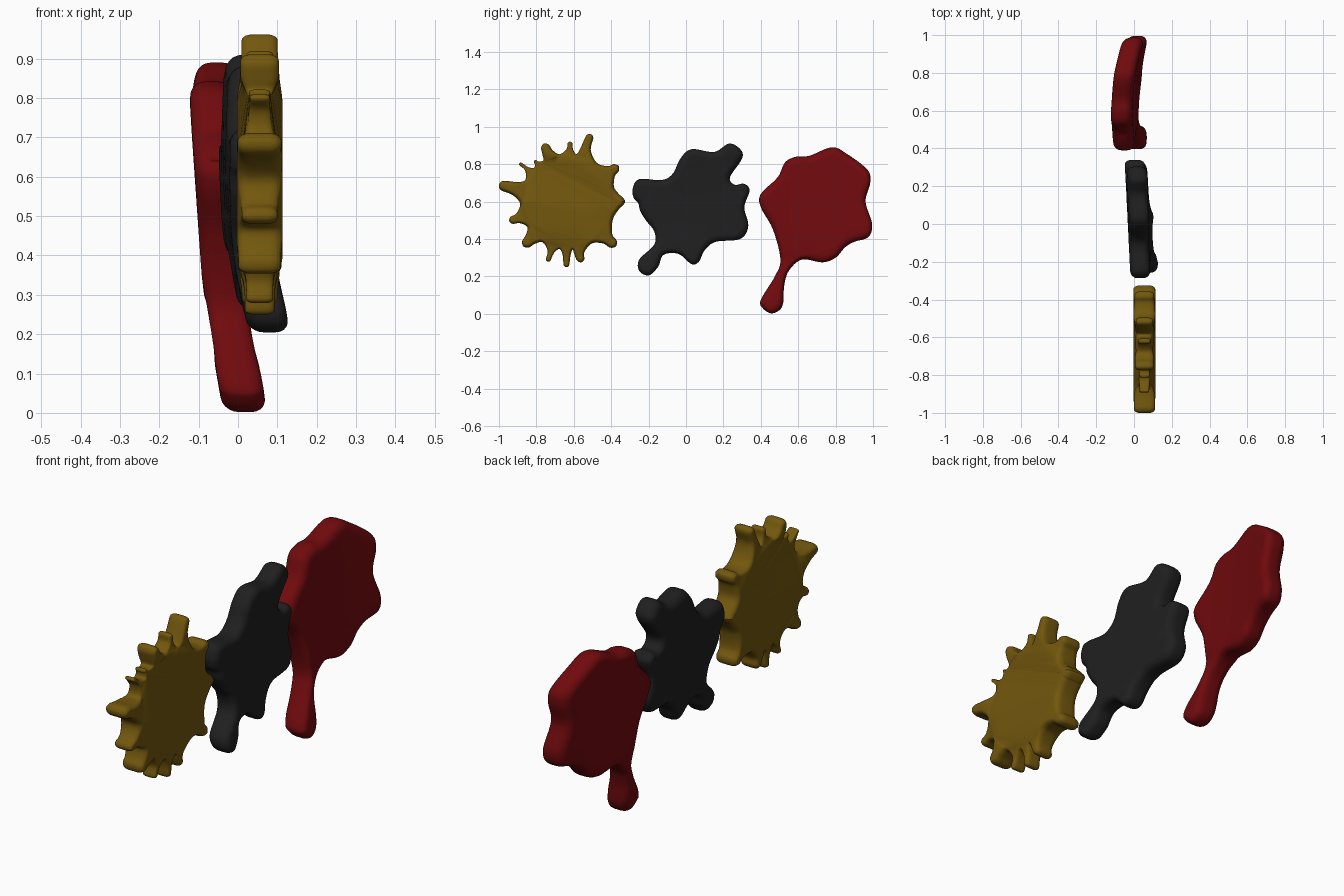
import bpy, bmesh, math
from mathutils import Vector

cube = bpy.data.objects.get("Cube")
if cube:
    bpy.data.objects.remove(cube, do_unlink=True)


def make_material(name, colour):
    mat = bpy.data.materials.new(name)
    mat.use_nodes = True
    mat.diffuse_color = colour
    mat.node_tree.nodes["Principled BSDF"].inputs["Base Color"].default_value = colour
    return mat


def smooth_loop(points, steps):
    """Closed Catmull-Rom loop through the control points."""
    points = [Vector(p) for p in points]
    count = len(points)
    loop = []
    for i in range(count):
        a, b, c, d = (points[(i + k) % count] for k in (-1, 0, 1, 2))
        for s in range(steps):
            t = s / steps
            loop.append(0.5 * (2 * b + (c - a) * t + (2 * a - 5 * b + 4 * c - d) * t ** 2
                               + (3 * b - a - 3 * c + d) * t ** 3))
    return loop


def inward_offsets(loop, limit):
    """Inward vector and depth per point, shallower where the shape is narrow."""
    count = len(loop)
    area = sum(loop[i - 1].cross(loop[i]) for i in range(count))
    side = 1 if area > 0 else -1
    normals = []
    for i in range(count):
        along = (loop[(i + 1) % count] - loop[i - 1]).normalized()
        normals.append(Vector((-along.y, along.x)) * side)
    depths = []
    for p, n in zip(loop, normals):
        facing = [(q - p).length for q, m in zip(loop, normals)
                  if n.dot(m) < -0.3 and (q - p).dot(n) > 0]
        depths.append(min([limit] + [0.4 * f for f in facing]))
    # Carry the narrow depth around each tip, then even it out
    depths = [min(depths[(i + k) % count] for k in range(-4, 5)) for i in range(count)]
    for _ in range(3):
        depths = [(depths[i - 1] + depths[i] + depths[(i + 1) % count]) / 3
                  for i in range(count)]
    return [n * d for n, d in zip(normals, depths)], depths


def build_splat(name, points, material, bend, half, rounding, steps=6):
    """Thick rounded slab whose outline lies in the y-z plane, then bent in x."""
    loop = smooth_loop(points, steps)
    offsets, depths = inward_offsets(loop, rounding)
    # Narrow spikes are also thinner
    thin = [min(1, 0.2 + 1.36 * d / rounding) for d in depths]
    arcs = 5
    quarter = [math.pi / 2 * k / arcs for k in range(arcs + 1)]
    profile = [(1 - math.cos(a), half - rounding * (1 - math.sin(a))) for a in quarter]
    profile = [(inset, -x) for inset, x in reversed(profile)] + profile
    bm = bmesh.new()
    rings = []
    for inset, x in profile:
        ring = []
        for p, off, t in zip(loop, offsets, thin):
            q = p + off * inset
            ring.append(bm.verts.new((x * t, q.x, q.y)))
        rings.append(ring)
    for low, high in zip(rings, rings[1:]):
        for i in range(len(loop)):
            bm.faces.new((low[i - 1], low[i], high[i], high[i - 1]))
    # Caps
    caps = [bm.faces.new(rings[0]), bm.faces.new(rings[-1])]
    bmesh.ops.recalc_face_normals(bm, faces=bm.faces)
    bmesh.ops.triangulate(bm, faces=caps)
    # Cut strips both ways so the slab can bend
    for axis in (Vector((0, 1, 0)), Vector((0, 0, 1))):
        for k in range(-10, 11):
            bmesh.ops.bisect_plane(bm, geom=bm.verts[:] + bm.edges[:] + bm.faces[:],
                                   plane_co=axis * k / 10, plane_no=axis)
    for v in bm.verts:
        v.co.x += bend(v.co.y, v.co.z)
    mesh = bpy.data.meshes.new(name)
    bm.to_mesh(mesh)
    bm.free()
    mesh.materials.append(material)
    obj = bpy.data.objects.new(name, mesh)
    bpy.context.collection.objects.link(obj)
    bpy.ops.object.select_all(action='DESELECT')
    obj.select_set(True)
    bpy.context.view_layer.objects.active = obj
    bpy.ops.object.shade_smooth_by_angle(angle=math.radians(60))


def spiky_outline(centre, radius, spikes):
    """Outline of a round puddle with narrow spikes: (tip y, tip z, half width)."""
    centre = Vector(centre)
    outline = []
    for i, (y, z, width) in enumerate(spikes):
        tip = Vector((y, z))
        out = (tip - centre).normalized()
        across = Vector((out.y, -out.x))
        height = (tip - centre).length - radius
        neck = tip - out * height * 0.65
        end = tip - out * width * 0.7
        outline += [neck - across * width * 1.35, end - across * width, tip,
                    end + across * width, neck + across * width * 1.35]
        # Valley before the next spike
        following = Vector(spikes[(i + 1) % len(spikes)][:2])
        middle = out + (following - centre).normalized()
        outline.append(centre + middle.normalized() * radius)
    return outline


yellow = make_material("mustard yellow", (0.17, 0.095, 0.004, 1))
black = make_material("charcoal black", (0.014, 0.014, 0.014, 1))
red = make_material("dark red", (0.16, 0.003, 0.004, 1))

# Spiky puddle, spikes listed clockwise from the bottom
spikes = [
    (-.64, .25, .015), (-.74, .28, .013), (-.87, .36, .025), (-.945, .495, .02),
    (-1, .69, .026), (-.89, .805, .009), (-.81, .82, .009), (-.76, .91, .022),
    (-.62, .92, .013), (-.51, .96, .02), (-.36, .79, .024), (-.325, .6, .028),
    (-.375, .36, .026), (-.56, .275, .02)]
build_splat("spiky_splat", spiky_outline((-.63, .6), .257, spikes), yellow,
            lambda y, z: .055, .058, .034, steps=4)

# Lobed puddle with a short tail
lobes = [
    (-.2, .205), (-.25, .23), (-.25, .29), (-.17, .37), (-.17, .44), (-.215, .5),
    (-.245, .55), (-.255, .59), (-.28, .62), (-.285, .67), (-.25, .72), (-.13, .715),
    (-.07, .75), (-.03, .83), (.03, .88), (.15, .865), (.23, .91), (.29, .88),
    (.3, .83), (.235, .73), (.26, .69), (.31, .695), (.34, .66), (.312, .57),
    (.333, .47), (.29, .4), (.16, .385), (.1, .34), (.07, .28), (.03, .265),
    (-.04, .32), (-.12, .315), (-.15, .25)]
build_splat("lobed_splat", lobes, black,
            lambda y, z: .005 + .25 * (z - .65) ** 2 - .05 * (y - .3), .053, .038)

# Broad puddle with one long drip
drip = [
    (.455, .002), (.41, .03), (.4, .075), (.475, .2), (.505, .29), (.465, .45),
    (.4, .57), (.4, .64), (.49, .73), (.53, .81), (.59, .84), (.66, .845),
    (.78, .89), (.86, .855), (.97, .77), (.985, .7), (.96, .6), (.995, .48),
    (.975, .41), (.9, .385), (.85, .355), (.8, .3), (.73, .275), (.62, .29),
    (.55, .23), (.525, .15), (.52, .06), (.5, .02)]
build_splat("dripping_splat", drip, red,
            lambda y, z: -.054 + .26 * (y - .5) ** 2 - .07 * (z - .6) + max(0, .3 - z) * .1,
            .056, .04)
